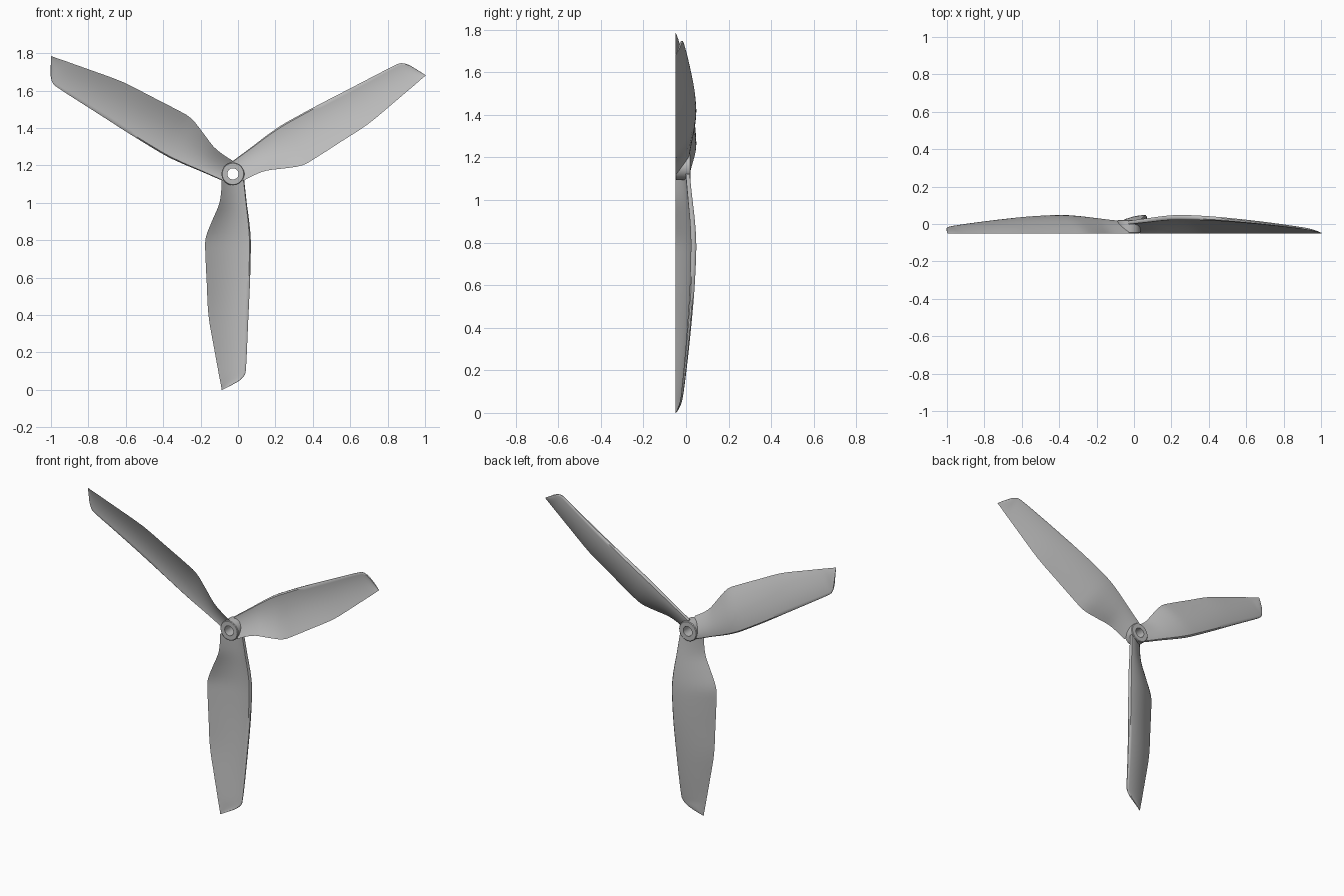
import bpy, bmesh, math
from mathutils import Matrix, Vector

if "Cube" in bpy.data.objects:
    bpy.data.objects.remove(bpy.data.objects["Cube"], do_unlink=True)

HUB = Vector((-0.027, 0, 1.155))
FRONT = -0.05

grey = bpy.data.materials.new("light grey")
grey.use_nodes = True
colour = (0.5, 0.5, 0.5, 1)
grey.diffuse_color = colour
grey.node_tree.nodes["Principled BSDF"].inputs["Base Color"].default_value = colour


def make_object(name, bm, angle):
    bmesh.ops.recalc_face_normals(bm, faces=bm.faces)
    mesh = bpy.data.meshes.new(name)
    bm.to_mesh(mesh)
    bm.free()
    mesh.materials.append(grey)
    obj = bpy.data.objects.new(name, mesh)
    bpy.context.collection.objects.link(obj)
    bpy.ops.object.select_all(action='DESELECT')
    obj.select_set(True)
    bpy.context.view_layer.objects.active = obj
    bpy.ops.object.shade_smooth_by_angle(angle=math.radians(angle))
    return obj


def skin(bm, rings, closed):
    """Join a row of equal point loops with quads."""
    loops = [[bm.verts.new(p) for p in ring] for ring in rings]
    n = len(loops[0])
    pairs = list(zip(loops, loops[1:]))
    if closed:
        pairs.append((loops[-1], loops[0]))
    for a, b in pairs:
        for i in range(n):
            j = (i + 1) % n
            bm.faces.new((a[i], a[j], b[j], b[i]))
    return loops


def catmull(a, b, c, d, t):
    return [0.5 * (2 * q + (r - p) * t + (2 * p - 5 * q + 4 * r - s) * t * t
                   + (3 * q - p - 3 * r + s) * t ** 3)
            for p, q, r, s in zip(a, b, c, d)]


# Blade stations: height, trailing x, leading x, back depth, thickness
stations = [
    (1.122, -0.087, 0.033, 0.018, 0.02),
    (1.06, -0.09, 0.04, 0.024, 0.02),
    (0.99, -0.102, 0.048, 0.032, 0.022),
    (0.9, -0.14, 0.06, 0.042, 0.024),
    (0.81, -0.173, 0.068, 0.048, 0.026),
    (0.72, -0.174, 0.068, 0.047, 0.026),
    (0.57, -0.167, 0.064, 0.039, 0.023),
    (0.4, -0.158, 0.056, 0.024, 0.019),
    (0.24, -0.131, 0.049, 0.007, 0.015),
    (0.12, -0.109, 0.043, -0.008, 0.012),
    (0.08, -0.102, 0.036, -0.014, 0.01),
    (0.05, -0.096, 0.008, -0.02, 0.009),
    (0.03, -0.092, -0.026, -0.028, 0.007),
    (0.012, -0.089, -0.06, -0.038, 0.004),
    (0.0, -0.087, -0.084, -0.047, 0.002),
]


def section(z, trail, lead, back, thick):
    """Cambered blade section with a thin trailing and rounded leading edge."""
    def back_y(t):
        return FRONT + (back - FRONT) * math.sin(math.pi / 2 * t ** 0.9)

    ts = [0, 0.12, 0.25, 0.4, 0.55, 0.7, 0.82, 0.91, 0.97]
    outer = [(t, back_y(t)) for t in ts]
    inner = [(t, max(FRONT, back_y(t) - thick * t ** 0.7)) for t in ts[1:]]
    nose = [(1, back - 0.3 * thick), (1, back - 0.7 * thick)]
    return [Vector((trail + (lead - trail) * t, y, z))
            for t, y in outer + nose + inner[::-1]]


rings = []
last = len(stations) - 1
for i in range(last):
    quad = [stations[min(max(k, 0), last)] for k in range(i - 1, i + 3)]
    rings += [section(*catmull(*quad, s / 3)) for s in range(3)]
rings.append(section(*stations[-1]))

# Three blades around the hub
for k, name in enumerate(("lower_blade", "left_blade", "right_blade")):
    turn = (Matrix.Translation(HUB) @ Matrix.Rotation(-k * math.tau / 3, 4, 'Y')
            @ Matrix.Translation(-HUB))
    bm = bmesh.new()
    loops = skin(bm, rings, False)
    bm.faces.new(loops[0])
    bm.faces.new(loops[-1])
    bm.transform(turn)
    make_object(name, bm, 45)

# Hub ring with softened rims and an open bore
profile = [(0.03, FRONT), (0.057, FRONT), (0.061, FRONT + 0.004),
           (0.061, 0.018), (0.057, 0.022), (0.03, 0.022)]
hub_rings = []
for i in range(48):
    a = math.tau * i / 48
    hub_rings.append([HUB + Vector((r * math.cos(a), y, r * math.sin(a)))
                      for r, y in profile])
bm = bmesh.new()
skin(bm, hub_rings, True)
make_object("hub", bm, 35)
